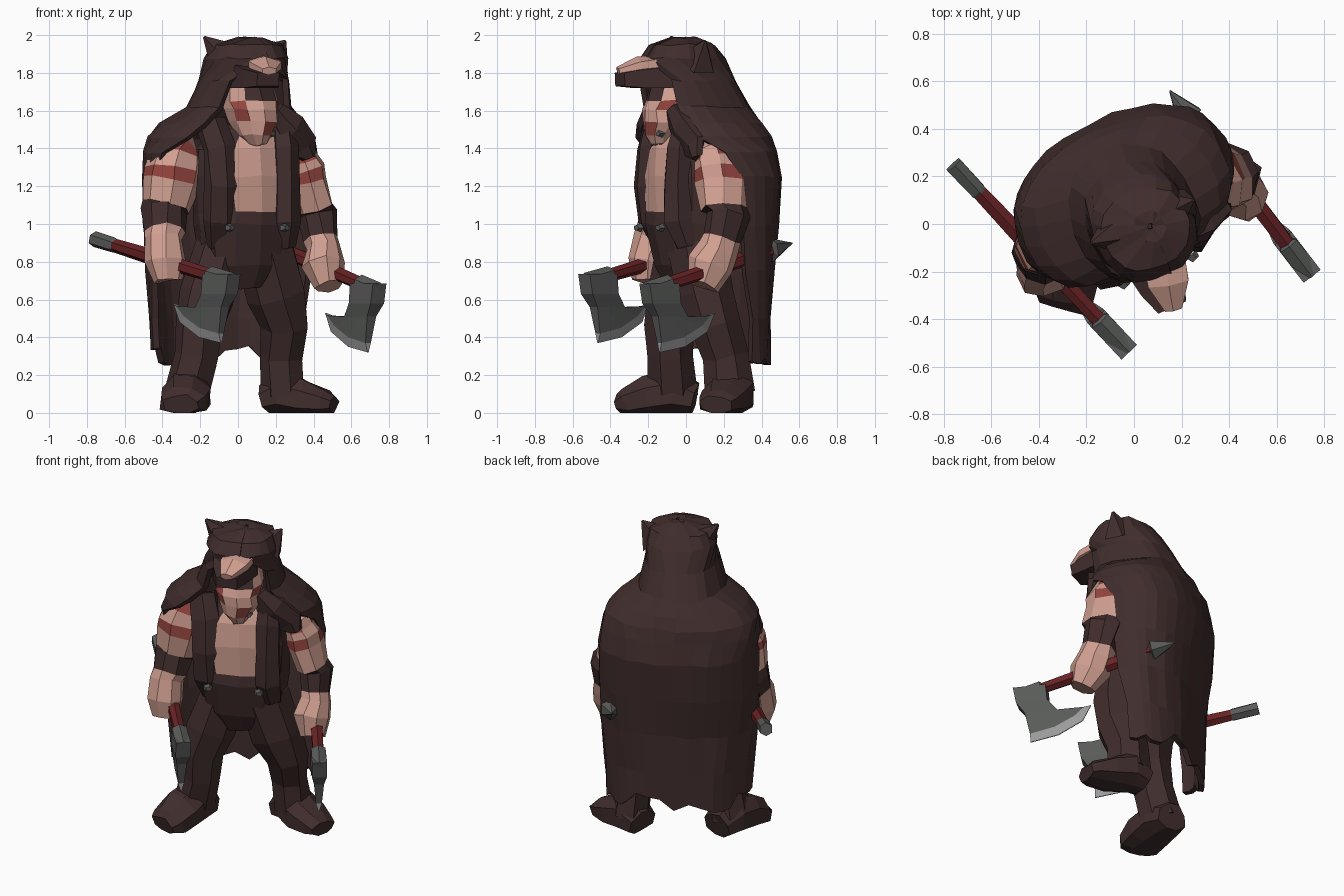
import bpy, bmesh, math, random
from mathutils import Vector

random.seed(4)
cube = bpy.data.objects.get("Cube")
if cube:
    bpy.data.objects.remove(cube, do_unlink=True)


def material(name, *rgb):
    m = bpy.data.materials.new(name)
    m.use_nodes = True
    m.diffuse_color = (*rgb, 1)
    m.node_tree.nodes["Principled BSDF"].inputs["Base Color"].default_value = (*rgb, 1)
    return m


MATS = {
    "D": material("dark_fur", .052, .026, .026),
    "S": material("skin", .64, .35, .285),
    "R": material("war_paint", .3, .06, .05),
    "W": material("red_handle", .14, .016, .018),
    "G": material("steel", .1, .105, .1),
    "E": material("blade_edge", .34, .34, .34),
}
KEYS = "DSRWGE"

YAW = math.radians(27)
SIDE = Vector((math.cos(YAW), math.sin(YAW), 0))
BACK = Vector((-math.sin(YAW), math.cos(YAW), 0))
UP = Vector((0, 0, 1))


def loft(name, rings, pick, jitter=.008, closed=True):
    """Skin a list of point rings; pick(i, j) gives a colour key per face."""
    bm = bmesh.new()
    n = len(rings[0])
    rows = []
    for ring in rings:
        row = []
        for p in ring:
            q = p + Vector([random.uniform(-jitter, jitter) for k in p])
            q.z = max(q.z, 0)
            row.append(bm.verts.new(q))
        rows.append(row)
    for i in range(len(rows) - 1):
        for j in range(n if closed else n - 1):
            k = (j + 1) % n
            f = bm.faces.new((rows[i][j], rows[i][k], rows[i + 1][k], rows[i + 1][j]))
            f.material_index = KEYS.index(pick(i, j))
    if closed:
        bm.faces.new(rows[0]).material_index = KEYS.index(pick(0, 0))
        bm.faces.new(rows[-1]).material_index = KEYS.index(pick(len(rows) - 2, 0))
        bmesh.ops.recalc_face_normals(bm, faces=bm.faces)
    mesh = bpy.data.meshes.new(name)
    bm.to_mesh(mesh)
    bm.free()
    for key in KEYS:
        mesh.materials.append(MATS[key])
    ob = bpy.data.objects.new(name, mesh)
    bpy.context.scene.collection.objects.link(ob)
    return ob


def squared(c):
    """Push a sine or cosine outward for slightly boxy ovals."""
    return math.copysign(abs(c) ** .87, c)


def arc(cx, cy, z, ru, rv, start, count, full):
    """Boxy oval turned with the body, open at the front unless full."""
    a, sweep = math.radians(start), math.radians(180 - 2 * start)
    steps = count if full else count - 1
    angles = [a + sweep * k / steps for k in range(count)]
    return [Vector((cx, cy, z)) + SIDE * ru * squared(math.cos(t))
            + BACK * rv * squared(math.sin(t)) for t in angles]


def tube(name, pts, colours, ref=-BACK, sides=7, jitter=.008):
    """Limb along (x, y, z, width, depth) points, one colour key per segment."""
    rings = []
    centres = [Vector(p[:3]) for p in pts]
    for i, p in enumerate(pts):
        t = (centres[min(i + 1, len(pts) - 1)] - centres[max(i - 1, 0)]).normalized()
        n1 = t.cross(ref).normalized()
        n2 = n1.cross(t)
        angles = [math.tau * (k + .5) / sides for k in range(sides)]
        rings.append([centres[i] + n1 * p[3] * math.cos(a) + n2 * p[4] * math.sin(a)
                      for a in angles])

    def pick(i, j):
        key = colours[min(i, len(colours) - 1)]
        return "S" if key == "R" and j % 3 == 2 else key
    return loft(name, rings, pick, jitter)


# Hooded fur cloak, open at the front, with a ragged hem
cloak_rows = [
    (-.04, .12, .31, .44, .27, 6), (-.04, .12, .5, .45, .27, 4),
    (-.04, .12, .75, .47, .28, -2), (-.04, .12, 1, .485, .31, -6),
    (-.04, .12, 1.25, .485, .335, -8), (-.04, .1, 1.38, .48, .33, -18),
    (-.04, .09, 1.46, .46, .32, -40), (-.03, .07, 1.53, .39, .31, -44),
    (0, .04, 1.62, .26, .3, -38), (.03, 0, 1.76, .22, .27, -40),
    (.04, -.02, 1.88, .215, .22, -94), (.05, -.02, 1.95, .18, .17, -94),
    (.07, -.01, 1.985, .06, .07, -94), (.07, -.01, 1.985, .01, .01, -94)]
rings = [arc(*row, 19, False) for row in cloak_rows]
for p in rings[0]:
    p.z += random.uniform(-.07, .05)
cloak = loft("fur_cloak", rings, lambda i, j: "D", .007, closed=False)
mod = cloak.modifiers.new("thickness", "SOLIDIFY")
mod.thickness = .035
mod.offset = -1

# Fur falling over the front of the left shoulder
tube("shoulder_flap", [(.2, -.07, 1.6, .05, .04), (.28, -.02, 1.5, .1, .05),
                       (.35, .05, 1.42, .09, .05), (.38, .06, 1.35, .04, .03)],
     "D", sides=6)

# Hood ears
for name, base, tip in (("right_ear", (-.06, -.03, 1.87), (-.18, -.08, 1.99)),
                        ("left_ear", (.17, .06, 1.86), (.25, .1, 1.97))):
    tube(name, [(*base, .12, .1), (*tip, .008, .008)], "D", sides=5, jitter=0)

# Animal muzzle on the hood: broad dark jaw with a pale wedge above
tube("muzzle_jaw", [(.07, -.12, 1.79, .19, .1), (.12, -.26, 1.77, .14, .07),
                    (.16, -.35, 1.765, .09, .05)], "D", UP, 4, 0)
tube("muzzle_top", [(.13, -.16, 1.85, .1, .045), (.145, -.25, 1.84, .1, .045),
                    (.165, -.36, 1.81, .04, .022)], "S", UP, 6, .003)

# Head: jaw and cheeks, eyes hidden in a dark band
head_rows = [(.1, -.13, 1.42, .05, .05), (.09, -.12, 1.47, .09, .1),
             (.08, -.09, 1.54, .13, .14), (.07, -.08, 1.61, .14, .16),
             (.06, -.06, 1.65, .14, .155), (.05, -.05, 1.75, .13, .14)]


def face_paint(i, j):
    if i == 4 and j in (0, 9):
        return "D"
    return "R" if (i, j) in ((1, 0), (2, 8), (3, 8), (3, 1)) else "S"


loft("head", [arc(*row, -90, 10, True) for row in head_rows], face_paint)

# Torso: bare strip down the chest, dark sides and trousers
torso_rows = [(.03, .03, .66, .13, .12), (.03, .03, .78, .24, .18),
              (.03, .02, 1, .27, .21), (.03, .02, 1.06, .27, .205),
              (.03, .01, 1.25, .28, .2), (.03, .01, 1.4, .26, .18),
              (.04, .01, 1.52, .13, .13)]
loft("torso", [arc(*row, -90, 12, True) for row in torso_rows],
     lambda i, j: "S" if i > 2 and j in (0, 11) else "D")

# Fur lapels hanging over the chest
tube("right_lapel", [(-.15, -.16, 1.54, .09, .06), (-.1, -.19, 1.4, .1, .06),
                     (-.08, -.2, 1.2, .1, .07), (-.09, -.18, 1.02, .1, .06),
                     (-.1, -.12, .88, .07, .04)], "D", sides=6)
tube("left_lapel", [(.23, 0, 1.56, .06, .06), (.24, -.03, 1.4, .08, .08),
                    (.25, -.04, 1.2, .08, .08), (.25, -.04, 1.02, .08, .08),
                    (.25, 0, .88, .06, .05)], "D", sides=6)

# Waist studs and beard ring
for name, x, y, z in (("right_stud", -.05, -.245, .98), ("left_stud", .24, -.13, .98),
                      ("beard_ring", .165, -.13, 1.48)):
    tube(name, [(x, y, z, .03, .025), (x + .02, y - .02, z, .02, .015)], "G", UP, 5, 0)

# Arms with painted bands, fur bracers and fists
tube("right_arm", [(-.29, .01, 1.42, .08, .09), (-.32, -.03, 1.39, .12, .13),
                   (-.33, -.05, 1.35, .14, .15), (-.34, -.07, 1.28, .16, .15),
                   (-.35, -.08, 1.22, .16, .14), (-.38, -.09, 1.09, .13, .13),
                   (-.39, -.11, 1.06, .12, .12), (-.39, -.16, .96, .11, .11),
                   (-.39, -.18, .92, .1, .1), (-.38, -.21, .8, .11, .1),
                   (-.37, -.22, .7, .08, .07)], "SRSRSDDSSS", sides=8)
tube("left_arm", [(.27, .16, 1.42, .06, .09), (.31, .18, 1.38, .09, .14),
                  (.32, .19, 1.34, .1, .16), (.34, .2, 1.28, .11, .16),
                  (.36, .2, 1.22, .11, .16), (.4, .21, 1.08, .1, .14),
                  (.42, .22, 1.05, .1, .12), (.44, .19, .92, .09, .11),
                  (.45, .17, .87, .09, .11), (.45, .13, .78, .11, .13),
                  (.48, .09, .67, .07, .08)], "SRSRSDDSSS", sides=8)

# Trouser legs and boots
tube("right_leg", [(-.09, -.01, .88, .14, .16), (-.16, -.06, .62, .16, .15),
                   (-.2, -.09, .46, .14, .13), (-.22, -.08, .3, .12, .12),
                   (-.27, -.07, .1, .13, .13)], "D")
tube("left_leg", [(.14, .06, .88, .16, .16), (.21, .1, .62, .16, .15),
                  (.25, .15, .46, .13, .14), (.23, .21, .3, .11, .13),
                  (.24, .23, .1, .12, .14)], "D")
tube("right_boot", [(-.26, .05, .07, .1, .09), (-.27, -.06, .1, .13, .14),
                    (-.28, -.2, .08, .14, .13), (-.29, -.31, .05, .13, .09),
                    (-.3, -.35, .04, .1, .06)], "D", UP, 8)
tube("left_boot", [(.14, .26, .07, .1, .09), (.23, .24, .1, .13, .14),
                   (.35, .2, .07, .13, .11), (.46, .17, .05, .11, .08),
                   (.51, .16, .04, .09, .05)], "D", UP, 8)


# Axes: red handle, steel butt, and a head that thins to a pale edge
def axe(side, head, butt, butt_size, tip_size):
    head, butt = Vector(head), Vector(butt)
    along = butt - head
    stops = ((.01, .05), (.17, .05), (.18, .036), (.6, .042), (.85, .036),
             (.86, butt_size), (1, tip_size))
    tube(side + "_axe_handle", [(*(head + along * t), r, r) for t, r in stops],
         "GGWWGG", UP, 6, .002)
    flat = Vector((along.x, along.y, 0)).normalized()
    across = flat.cross(UP)
    slabs = [(0, .2, .045, .045), (.02, .21, -.06, .045), (.07, .27, -.13, .03)]
    rows = [([(a + (b - a) * k / 3, z) for k in range(4)], t) for a, b, z, t in slabs]
    rows.append(([(.1, -.27), (.25, -.24), (.37, -.18), (.43, -.125)], .018))
    rows.append(([(.1, -.32), (.27, -.29), (.42, -.21), (.47, -.11)], .003))
    blade = []
    for line, t in rows:
        mid = [head + flat * s + UP * z for s, z in line]
        blade.append([p + across * t for p in mid] + [p - across * t for p in mid[::-1]])
    loft(side + "_axe_head", blade, lambda i, j: "E" if i == 3 else "G", 0)


axe("right", (-.02, -.54, .69), (-.76, .25, .92), .04, .042)
axe("left", (.75, -.22, .64), (.15, .56, .9), .065, .004)
